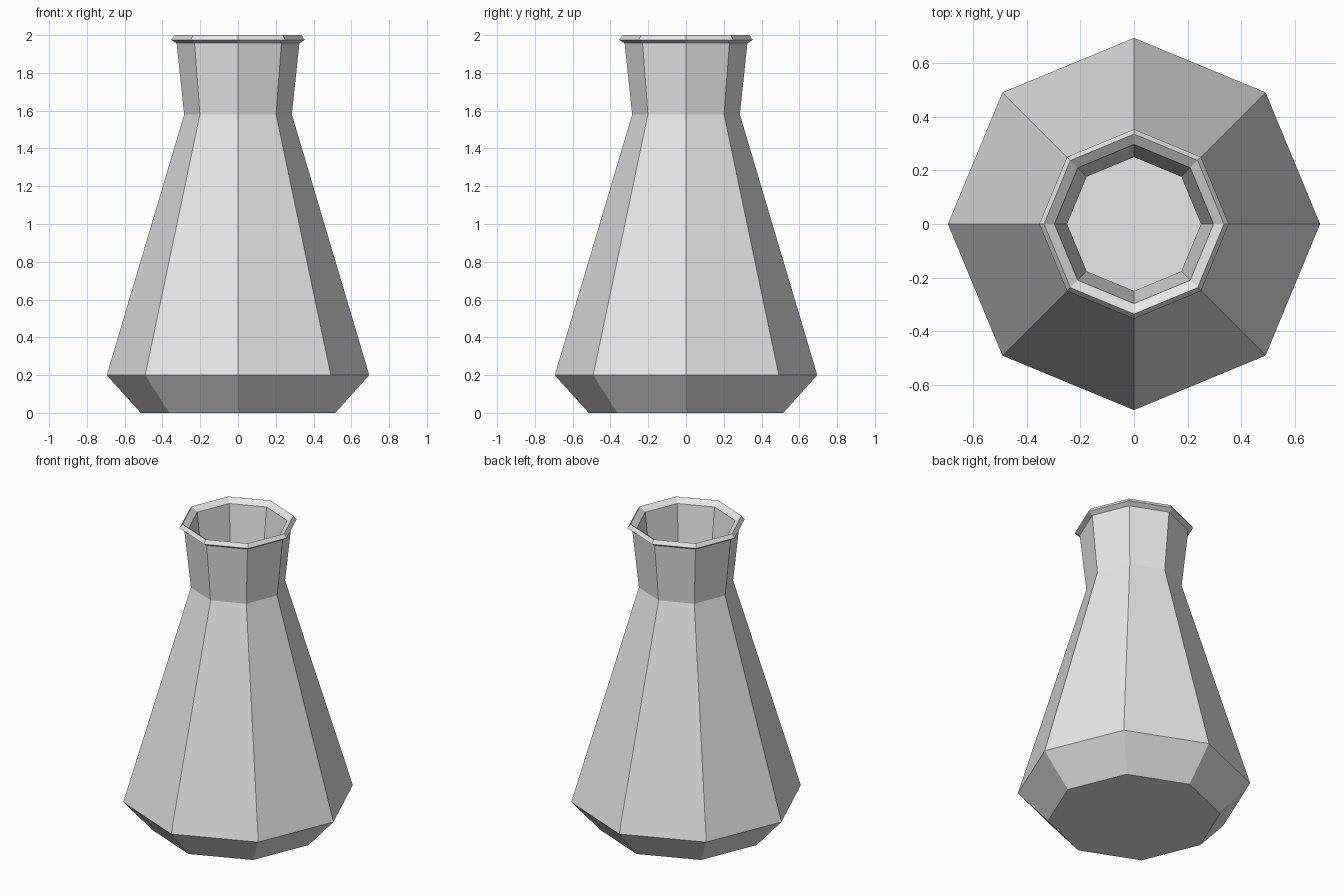
import bpy, bmesh, math

if "Cube" in bpy.data.objects:
    bpy.data.objects.remove(bpy.data.objects["Cube"])

SIDES = 8

# Profile as (radius, height): base, body, neck, lip, then down the inside of the neck
PROFILE = [
    (0.515, 0.0), (0.695, 0.2), (0.285, 1.58), (0.325, 1.957),
    (0.354, 1.975), (0.336, 2.0), (0.297, 1.972), (0.25, 1.58),
]


def ring(bm, radius, z):
    step = 2 * math.pi / SIDES
    return [bm.verts.new((radius * math.cos(i * step), radius * math.sin(i * step), z))
            for i in range(SIDES)]


bm = bmesh.new()
rings = [ring(bm, r, z) for r, z in PROFILE]

# Walls between neighbouring rings; the inner neck stays open at its lower end
for low, high in zip(rings, rings[1:]):
    for i in range(SIDES):
        j = (i + 1) % SIDES
        bm.faces.new((low[i], low[j], high[j], high[i]))

# Flat base facing down
bm.faces.new(list(reversed(rings[0])))

mesh = bpy.data.meshes.new("flask")
bm.to_mesh(mesh)
bm.free()

grey = bpy.data.materials.new("light_grey")
grey.diffuse_color = (0.8, 0.8, 0.8, 1.0)
grey.use_nodes = True
grey.node_tree.nodes["Principled BSDF"].inputs["Base Color"].default_value = grey.diffuse_color
mesh.materials.append(grey)

flask = bpy.data.objects.new("flask", mesh)
bpy.context.collection.objects.link(flask)
